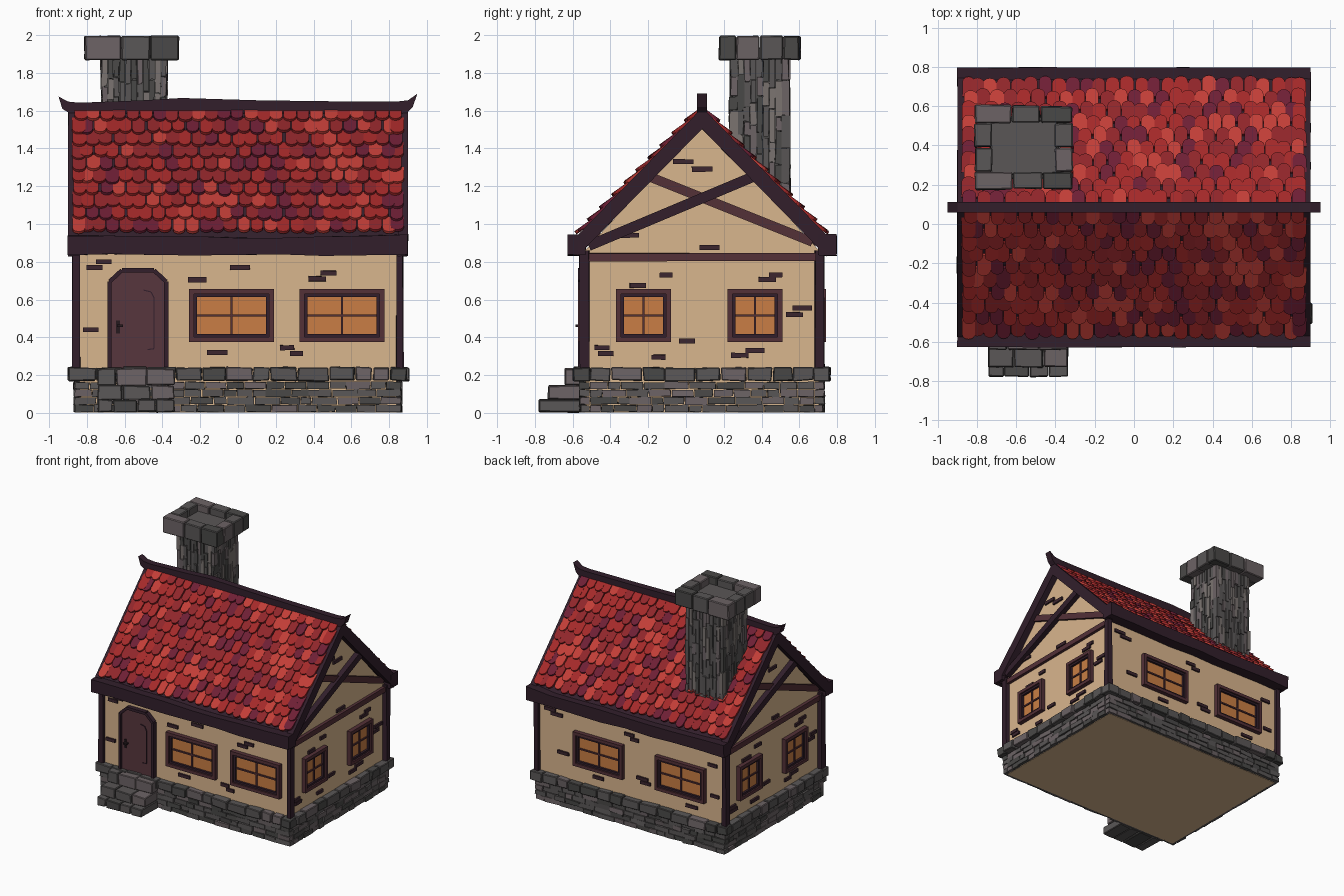
import bpy, bmesh, math, random
from mathutils import Matrix, Vector

if "Cube" in bpy.data.objects:
    bpy.data.objects.remove(bpy.data.objects["Cube"])

random.seed(4)
R = random.uniform
CY = 0.085                      # house centre line in y
HX, HY = 0.84, 0.62             # wall half sizes
I4 = Matrix.Identity(4)

COLORS = dict(wall="D8B48C", trim="35242F", brown="54343A", door="583940", pane="C87D46",
              brick="3E2A32", stone_a="5A5757", stone_b="6C6365", stone_c="4B4A49", stone_d="7A7370",
              tile_a="A32D2D", tile_b="C1403A", tile_c="6E2438", tile_d="8F2A2E", metal="2A2024")
MATS = {}
for name, h in COLORS.items():
    m = MATS[name] = bpy.data.materials.new(name)
    m.diffuse_color = [(int(h[i:i + 2], 16) / 255) ** 2.2 for i in (0, 2, 4)] + [1]
    m.use_nodes = True
    m.node_tree.nodes["Principled BSDF"].inputs["Base Color"].default_value = m.diffuse_color
STONES = ["stone_a", "stone_b", "stone_c", "stone_a"]
TILES = ["tile_a", "tile_b", "tile_a", "tile_d", "tile_c", "tile_d"]


def side(k, cx=0.0, cy=CY):
    """Local frame of side k (front, right, back, left): x along wall, -y outward."""
    return Matrix.Translation((cx, cy, 0)) @ Matrix.Rotation(k * math.pi / 2, 4, 'Z')


class Part:
    def __init__(self, name):
        self.name, self.bm, self.slots = name, bmesh.new(), []

    def prism(self, pts, y0, y1, mat, M=I4, jit=0.0):
        """Extrude an (x, z) outline from y0 to y1."""
        if mat not in self.slots:
            self.slots.append(mat)
        rings = [[self.bm.verts.new(M @ (Vector((x, y, z)) + Vector((R(-jit, jit), R(-jit, jit), R(-jit, jit)))))
                  for x, z in pts] for y in (y0, y1)]
        n = len(pts)
        faces = [self.bm.faces.new(rings[0]), self.bm.faces.new(rings[1][::-1])]
        for i in range(n):
            j = (i + 1) % n
            faces.append(self.bm.faces.new((rings[0][j], rings[0][i], rings[1][i], rings[1][j])))
        for f in faces:
            f.material_index = self.slots.index(mat)

    def box(self, x0, x1, y0, y1, z0, z1, mat, M=I4, jit=0.0):
        self.prism([(x0, z0), (x1, z0), (x1, z1), (x0, z1)], y0, y1, mat, M, jit)

    def beam(self, p, q, w, y0, y1, mat, M=I4):
        p, q = Vector(p), Vector(q)
        d = (q - p).normalized() * w / 2
        n = Vector((-d.y, d.x))
        self.prism([p - n, q - n, q + n, p + n], y0, y1, mat, M)

    def frame(self, u0, u1, z0, z1, w, y0, y1, mat, M):
        for z in (z0, z1 - w):
            self.box(u0, u1, y0, y1, z, z + w, mat, M)
        for u in (u0, u1 - w):
            self.box(u, u + w, y0, y1, z0 + w, z1 - w, mat, M)

    def done(self, bevel=0.0):
        bmesh.ops.recalc_face_normals(self.bm, faces=self.bm.faces)
        me = bpy.data.meshes.new(self.name)
        self.bm.to_mesh(me)
        self.bm.free()
        for s in self.slots:
            me.materials.append(MATS[s])
        ob = bpy.data.objects.new(self.name, me)
        bpy.context.collection.objects.link(ob)
        if bevel:
            b = ob.modifiers.new("bevel", 'BEVEL')
            b.width, b.segments = bevel, 1


def cuts(a, b, lo, hi):
    """Random joints between a and b."""
    out = [a]
    while b - out[-1] > hi + lo:
        out.append(out[-1] + R(lo, hi))
    if b - out[-1] > hi:
        out.append((out[-1] + b) / 2)
    return out + [b]


def masonry(part, hx, hy, cx, cy, z0, z1, step, lo, hi, depth, vertical=False, bump=0.006, jit=0.003, mats=STONES):
    """Ring of stones: courses stacked in z, or upright strips when vertical."""
    for k in range(4):
        half, out = (hx, hy) if k % 2 == 0 else (hy - depth, hx)
        a, b, c, d = (-half, half, z0, z1) if vertical else (z0, z1, -half, half)
        n = max(1, round((b - a) / step))
        for i in range(n):
            s0, s1 = a + (b - a) * i / n, a + (b - a) * (i + 1) / n
            js = cuts(c, d, lo, hi)
            for t0, t1 in zip(js, js[1:]):
                u0, u1, v0, v1 = (s0, s1, t0, t1) if vertical else (t0, t1, s0, s1)
                part.box(u0 + .002, u1 - .002, -out - R(-bump, bump), -out + depth, v0 + .002, v1 - .002,
                         random.choice(mats), side(k, cx, cy), jit)


def chevron(top, v, h, s=1.023):
    return [(-h, top - s * h), (0, top), (h, top - s * h), (h, top - s * h - v), (0, top - v), (-h, top - s * h - v)]


# Plastered walls with gables
p = Part("walls")
p.prism([(-HY, 0.002), (HY, 0.002), (HY, .86), (0, 1.53), (-HY, .86)], -HX, HX, "wall", side(1))
p.done()

# Stone foundation, ledge and steps
p = Part("foundation")
masonry(p, .865, .645, 0, CY, 0.003, .165, .041, .06, .15, .05)
p.done()
p = Part("foundation_ledge")
masonry(p, .895, .672, 0, CY, .168, .243, .08, .09, .17, .08, bump=.01, jit=.005)
p.done(.005)
p = Part("door_steps")
for z0, z1, y in ((.004, .07, -.777), (.07, .145, -.73), (.145, .235, -.64)):
    js = cuts(-.745, -.335, .07, .16)
    for a, b in zip(js, js[1:]):
        p.box(a + .002, b - .002, y - R(-.003, .003), -.56, z0, z1, random.choice(STONES), I4, .004)
p.done(.005)

# Corner posts and tie beams
p = Part("corner_posts")
for sx in (-1, 1):
    for sy in (-1, 1):
        x, y = sx * .855, CY + sy * .622
        p.box(x - .02, x + .02, y - .025, y + .025, .235, .86, "trim", I4, .004)
p.done()
p = Part("gable_tie_beams")
for k in (1, 3):
    p.box(-.60, .60, -.865, -.83, .803, .845, "brown", side(k), .002)
p.done()

# Crossed gable braces
p = Part("gable_braces")
for k in (1, 3):
    p.beam((.585, .905), (-.29, 1.255), .05, -.862, -.83, "brown", side(k))
    p.beam((-.60, .885), (.27, 1.25), .055, -.882, -.83, "trim", side(k))
p.done()

# Roof core, barge boards, eave beams, ridge
p = Part("roof_core")
p.prism(chevron(1.597, .08, .655), -.87, .87, "trim", side(1))
p.done()
p = Part("barge_boards")
for k in (1, 3):
    p.prism(chevron(1.615, .11, .66), -.9, -.845, "trim", side(k), .002)
p.done()
p = Part("eave_beams")
for k in (0, 2):
    xs = [-.9 + 1.8 * i / 8 for i in range(9)]
    low = [(x, .837 + R(-.006, .006)) for x in xs]
    high = [(x, .932 + .01 * abs(x / .9) ** 6 + R(-.005, .005)) for x in reversed(xs)]
    p.prism(low + high, -.712, -.615, "trim", side(k), .002)
p.done()
p = Part("ridge_beam")
p.prism([(-.89, 1.585), (.89, 1.585), (.925, 1.62), (.95, 1.69), (.9, 1.655), (.84, 1.648), (.45, 1.65), (.1, 1.655),
         (-.3, 1.667), (-.5, 1.655), (-.84, 1.642), (-.9, 1.648), (-.95, 1.675), (-.93, 1.61)], -.027, .027, "trim", side(0))
p.done()

# Rounded roof tiles
p = Part("roof_tiles")
slope = math.atan(1.023)
c, s = math.cos(slope), math.sin(slope)
S = Matrix(((1, 0, 0, 0), (0, s, -c, 0), (0, -c, -s, 1.597), (0, 0, 0, 1)))
ROWS, COLS, STEP = 10, 25, .0915
for k in (0, 2):
    for r in range(ROWS):
        for i in range(COLS + r % 2):
            w = 1.74 / COLS
            x = -.87 + w * (i + (.5 if r % 2 == 0 else 0))
            x = max(-.843, min(.843, x + R(-.006, .006)))
            h, L = w * R(.46, .52), .125 + R(-.008, .012)
            pts = [(-h, 0), (h, 0)] + [(h * math.cos(a), L - .035 + .035 * math.sin(a))
                                       for a in (math.pi * j / 6 for j in range(7))]
            M = side(k) @ S @ Matrix.Translation((x, 0, (r + 1) * STEP - .12)) @ Matrix.Rotation(R(.13, .18), 4, 'X')
            p.prism(pts, -.015, 0, random.choice(TILES), M)
p.done()

# Chimney shaft of upright stones, with a hollow crown
X, Y = -.55, .39
p = Part("chimney_shaft")
masonry(p, .172, .157, X, Y, 1.02, 1.88, .032, .07, .2, .04, True, mats=STONES + ["stone_d"])
p.box(X - .16, X + .16, Y - .145, Y + .145, 1.0, 1.88, "stone_c")
p.done()
p = Part("chimney_crown")
masonry(p, .25, .215, X - .013, Y, 1.867, 1.997, .13, .11, .2, .09, bump=.006, jit=.003)
p.box(X - .18, X + .16, Y - .14, Y + .14, 1.872, 1.935, "stone_a")
p.done(.006)

# Windows: centre along each wall, half width
p = Part("windows")
for k, d, hw, us in ((0, HY, .225, (-.035, .55)), (2, HY, .225, (-.29, .455)),
                     (1, HX, .145, (-.31, .28)), (3, HX, .145, (-.31, .28))):
    M = side(k)
    for u in us:
        p.frame(u - hw, u + hw, .375, .655, .026, -d - .036, -d + .01, "brown", M)
        p.frame(u - hw + .026, u + hw - .026, .401, .629, .016, -d - .024, -d + .01, "trim", M)
        p.box(u - hw + .03, u + hw - .03, -d - .006, -d + .01, .41, .62, "pane", M)
        p.box(u - .006, u + .006, -d - .015, -d, .41, .62, "brown", M)
        p.box(u - hw + .03, u + hw - .03, -d - .015, -d, .51, .522, "brown", M)
p.done()

# Arched door with frame, panel moulding and handle
p = Part("door")
arch = [(-.68, .235), (-.68, .695), (-.615, .755), (-.445, .755), (-.38, .695), (-.38, .235)]
M = side(0)
p.prism(arch, -HY - .02, -HY + .01, "door", M)
for a, b in zip(arch, arch[1:]):
    p.beam(a, b, .022, -HY - .036, -HY, "trim", M)
mould = [(-.50, .65), (-.46, .64), (-.445, .61), (-.445, .34), (-.48, .335)]
for a, b in zip(mould, mould[1:]):
    p.beam(a, b, .006, -HY - .025, -HY, "trim", M)
p.box(-.645, -.625, -HY - .027, -HY, .42, .49, "metal", M)
p.box(-.64, -.61, -HY - .05, -HY - .02, .455, .468, "metal", M)
p.done()

# Exposed bricks in the plaster
front = [(-.71, .80), (-.76, .77), (.01, .77), (-.215, .705), (.48, .74), (.42, .71),
         (-.78, .44), (-.11, .32), (.26, .345), (.31, .315)]
gable = [(-.1, 1.33), (0, 1.29), (-.39, .94), (.04, .875), (-.19, .73), (.39, .73), (.345, .705), (-.34, .675),
         (.53, .555), (.49, .52), (-.53, .345), (-.51, .315), (-.23, .295), (-.08, .38), (.28, .33), (.2, .305)]
back = [(-.74, .77), (-.68, .74), (-.02, .75), (.03, .72), (.74, .7), (-.62, .44), (.1, .42), (.13, .39),
        (-.3, .32), (.55, .31), (.76, .45)]
p = Part("exposed_bricks")
for k, d, spots in ((0, HY, front), (1, HX, gable), (2, HY, back), (3, HX, gable)):
    for u, z in spots:
        w = R(.034, .055)
        p.box(u - w, u + w, -d - .014, -d + .01, z - .013, z + .013, "brick", side(k), .001)
p.done()
